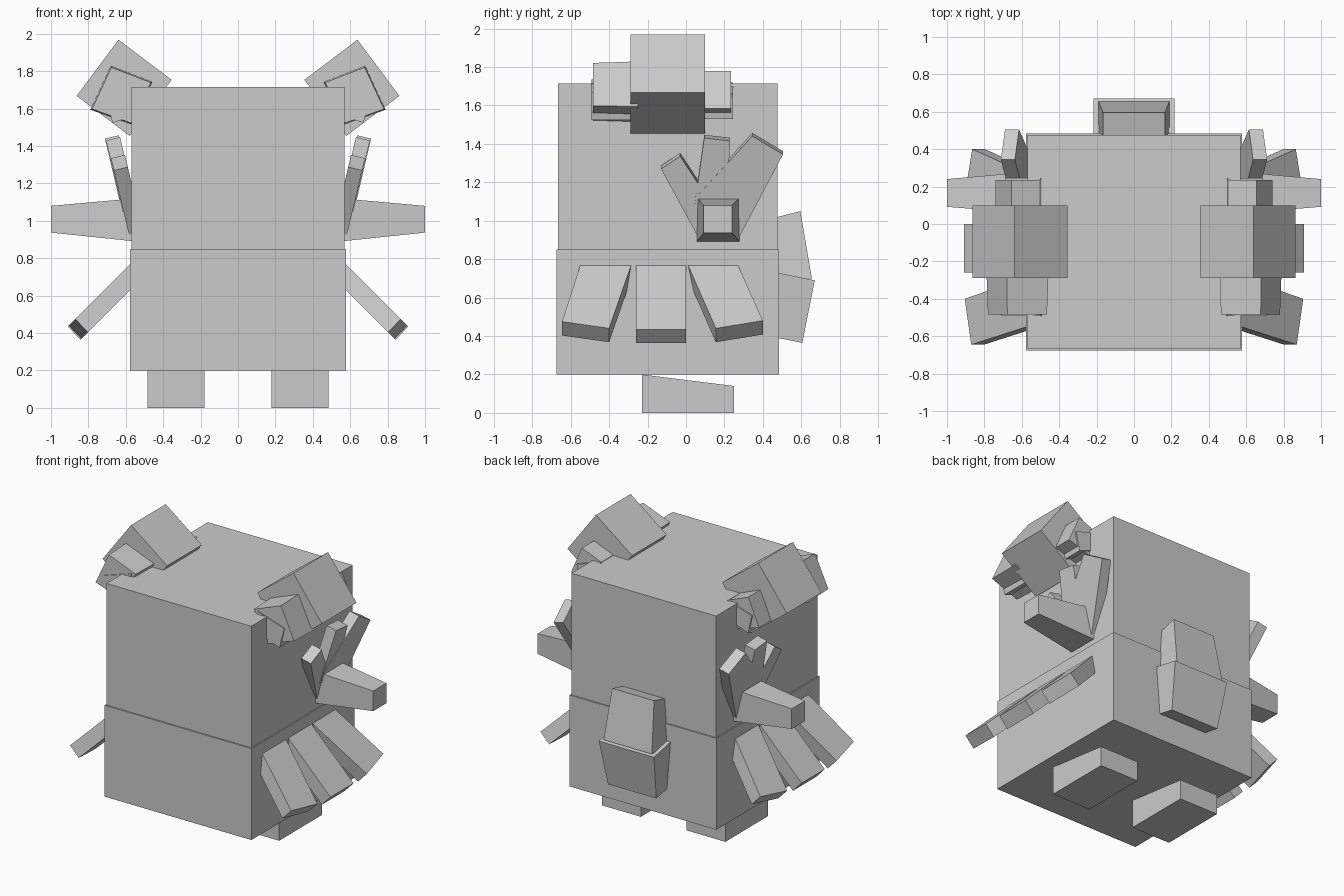
import bpy, bmesh
from mathutils import Vector

cube = bpy.data.objects.get("Cube")
if cube:
    bpy.data.objects.remove(cube, do_unlink=True)

GREY = (0.6, 0.6, 0.6, 1)
mat = bpy.data.materials.new("plain grey")
mat.use_nodes = True
mat.diffuse_color = GREY
mat.node_tree.nodes["Principled BSDF"].inputs["Base Color"].default_value = GREY


def block(name, ring_a, ring_b, mirror=False):
    """Flat-sided solid joining two matching rings of points."""
    bm = bmesh.new()
    a = [bm.verts.new(p) for p in ring_a]
    b = [bm.verts.new(p) for p in ring_b]
    bm.faces.new(a)
    bm.faces.new(b)
    for i in range(len(a)):
        j = (i + 1) % len(a)
        bm.faces.new((a[i], a[j], b[j], b[i]))
    bmesh.ops.recalc_face_normals(bm, faces=bm.faces)
    mesh = bpy.data.meshes.new(name)
    bm.to_mesh(mesh)
    bm.free()
    mesh.materials.append(mat)
    ob = bpy.data.objects.new(name, mesh)
    bpy.context.collection.objects.link(ob)
    if mirror:
        ob.modifiers.new("both sides", 'MIRROR')
    return ob


def rect_xy(x, y0, y1, z):
    return [(-x, y0, z), (x, y0, z), (x, y1, z), (-x, y1, z)]


def rect_yz(x, y0, y1, z0, z1):
    return [(x, y0, z0), (x, y1, z0), (x, y1, z1), (x, y0, z1)]


def slab(name, outline, plane_x, thickness):
    """Plate whose outer face lies on a tilted plane, x given by height."""
    outer = [Vector((plane_x(z), y, z)) for y, z in outline]
    block(name, outer, [p + Vector(thickness) for p in outer], True)


def bar(name, section, y0, y1, taper=1.0):
    """Bar along y with an xz section, scaled about its centre at the y0 end."""
    cx = sum(p[0] for p in section) / len(section)
    cz = sum(p[1] for p in section) / len(section)
    end = [(cx + (x - cx) * taper, y0, cz + (z - cz) * taper) for x, z in section]
    block(name, end, [(x, y1, z) for x, z in section], True)


# Body
block("lower_body", rect_xy(.578, -.675, .485, .2), rect_xy(.578, -.675, .485, .85))
block("upper_body", rect_xy(.57, -.665, .475, .85), rect_xy(.57, -.665, .475, 1.715))

# Feet with sloping tops
foot = [(-.23, 0), (.25, 0), (.25, .14), (-.23, .2)]
block("feet", [(.18, y, z) for y, z in foot], [(.485, y, z) for y, z in foot], True)

# Tapered arms
block("arms", rect_yz(.55, .055, .28, .89, 1.12), rect_yz(1, .092, .24, .937, 1.08), True)

# Lower side fins, sloping down and out
fins = {
    "front_fin": [(-.55, .77), (-.285, .77), (-.4, .44), (-.645, .475)],
    "middle_fin": [(-.26, .785), (0, .785), (0, .435), (-.26, .435)],
    "back_fin": [(.01, .77), (.27, .77), (.4, .48), (.155, .44)],
}
for name, outline in fins.items():
    slab(name, outline, lambda z: .57 + (.775 - z), (-.068, 0, -.072))

# Upper side fins, fanning up and out
fan = {
    "front_feather": [(.06, .92), (-.13, 1.27), (-.03, 1.335), (.13, 1.09)],
    "middle_feather": [(.04, 1.05), (.095, 1.43), (.23, 1.415), (.21, 1.05)],
    "back_feather": [(.06, 1.13), (.345, 1.44), (.505, 1.345), (.28, .92), (.06, .92)],
}
for i, (name, outline) in enumerate(fan.items()):
    slab(name, outline, lambda z: .705 + .004 * i - (1.445 - z) * .235, (-.075, 0, .017))

# Tail in two segments
block("tail_top", rect_xy(.19, .4, .655, .70),
      [(-.165, .4, 1.0), (.165, .4, 1.0), (.165, .595, 1.05), (-.165, .595, 1.05)])
block("tail_bottom",
      [(-.19, .4, .405), (.19, .4, .405), (.19, .605, .365), (-.19, .605, .365)],
      [(-.217, .4, .745), (.217, .4, .745), (.217, .67, .69), (-.217, .67, .69)])

# Ears: tilted block with an upper and a lower claw at each end
bar("ears", [(.355, 1.754), (.639, 1.968), (.863, 1.668), (.579, 1.454)], -.29, .1)
bar("front_upper_claw", [(.457, 1.743), (.68, 1.829), (.789, 1.594), (.57, 1.515)],
    -.485, -.25, .95)
bar("front_lower_claw", [(.709, 1.668), (.5, 1.735), (.46, 1.59), (.671, 1.524)], -.492, -.2)
bar("back_upper_claw", [(.48, 1.71), (.655, 1.78), (.74, 1.585), (.56, 1.53)], .05, .235)
bar("back_lower_claw", [(.69, 1.66), (.5, 1.72), (.46, 1.6), (.66, 1.53)], .05, .245)
